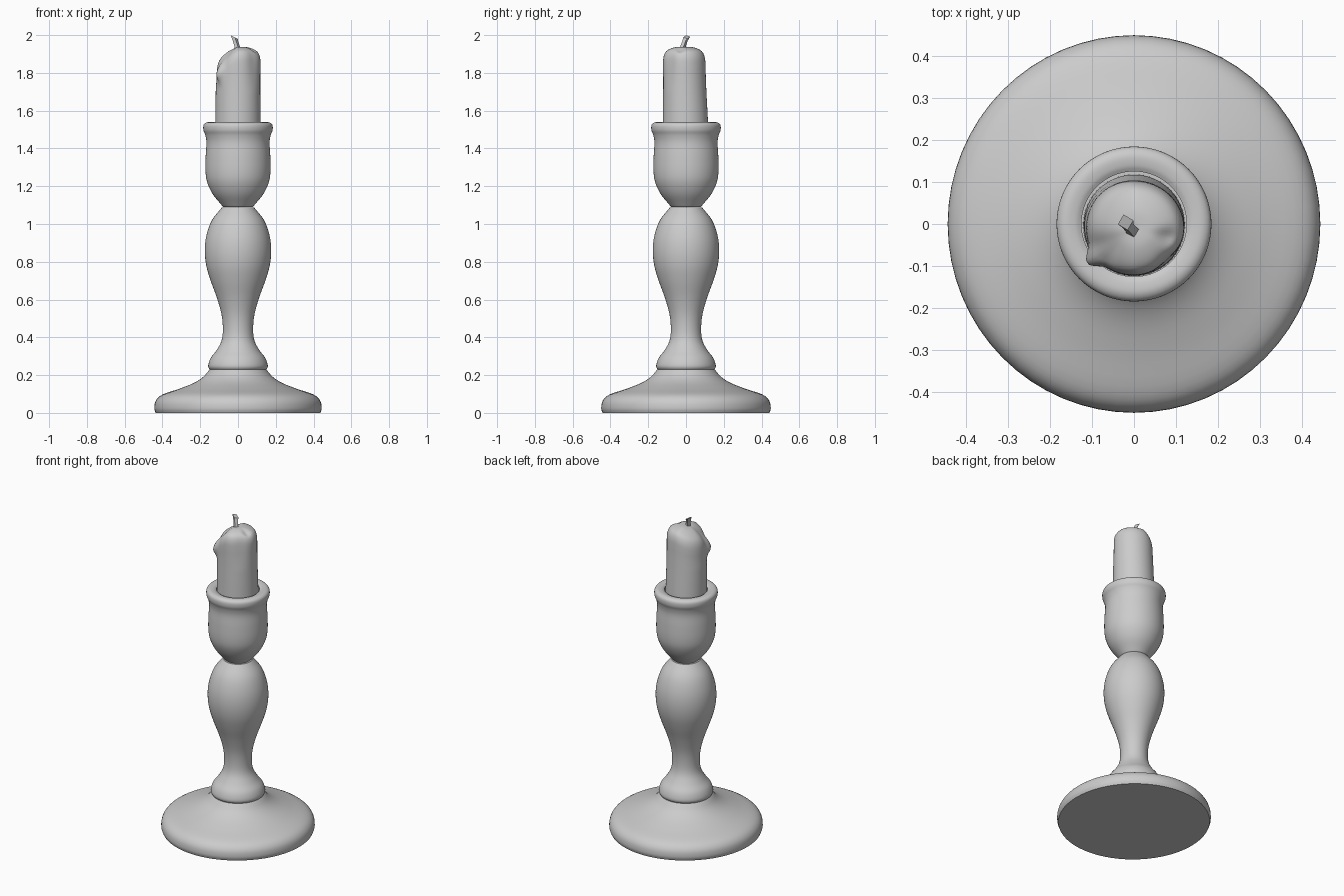
import bpy, bmesh, math
from mathutils import Vector

cube = bpy.data.objects.get("Cube")
if cube:
    bpy.data.objects.remove(cube)

grey = bpy.data.materials.new("plain grey")
grey.use_nodes = True
COLOUR = (0.6, 0.6, 0.6, 1)
grey.diffuse_color = COLOUR
grey.node_tree.nodes["Principled BSDF"].inputs["Base Color"].default_value = COLOUR


def smooth_path(points, steps=4):
    """Catmull-Rom curve through the profile points."""
    pts = [Vector(p) for p in points]
    pts = [2 * pts[0] - pts[1]] + pts + [2 * pts[-1] - pts[-2]]
    out = []
    for a, b, c, d in zip(pts, pts[1:], pts[2:], pts[3:]):
        for i in range(steps):
            t = i / steps
            out.append(0.5 * (2 * b + (c - a) * t + (2 * a - 5 * b + 4 * c - d) * t * t
                              + (3 * b - a - 3 * c + d) * t ** 3))
    return out + [pts[-2]]


def finish(name, bm, angle=50):
    bmesh.ops.recalc_face_normals(bm, faces=bm.faces)
    mesh = bpy.data.meshes.new(name)
    bm.to_mesh(mesh)
    bm.free()
    mesh.materials.append(grey)
    obj = bpy.data.objects.new(name, mesh)
    bpy.context.collection.objects.link(obj)
    bpy.ops.object.select_all(action='DESELECT')
    obj.select_set(True)
    bpy.context.view_layer.objects.active = obj
    bpy.ops.object.shade_smooth_by_angle(angle=math.radians(angle))
    return obj


def lathe(profile, sides=64, shape=None):
    """Turn (radius, height) points around z, closing both ends."""
    bm = bmesh.new()
    rings = []
    for r, z in profile:
        ring = []
        for i in range(sides):
            a = math.tau * i / sides
            co = Vector((r * math.cos(a), r * math.sin(a), z))
            ring.append(bm.verts.new(shape(co) if shape else co))
        rings.append(ring)
    for low, high in zip(rings, rings[1:]):
        for i in range(sides):
            j = (i + 1) % sides
            bm.faces.new((low[i], low[j], high[j], high[i]))
    bm.faces.new(rings[0][::-1])
    bm.faces.new(rings[-1])
    return bm


# Broad round foot
foot = smooth_path([(0.436, 0), (0.443, 0.025), (0.435, 0.065), (0.40, 0.097), (0.31, 0.128),
                    (0.235, 0.158), (0.185, 0.19), (0.15, 0.23)])
finish("foot", lathe(foot, shape=lambda v: Vector((v.x, v.y * 1.013, v.z))))

# Turned stem, from the collar to the narrow neck
stem = smooth_path([(0.135, 0.225), (0.15, 0.23), (0.158, 0.25), (0.145, 0.29), (0.115, 0.33),
                    (0.088, 0.38), (0.08, 0.44), (0.087, 0.52), (0.112, 0.61), (0.145, 0.7),
                    (0.168, 0.78), (0.176, 0.86), (0.167, 0.94), (0.138, 1.02), (0.085, 1.088)])
finish("stem", lathe(stem))

# Cup with a flared rim and an open socket
cup = smooth_path([(0.078, 1.09), (0.095, 1.11), (0.135, 1.16), (0.163, 1.22), (0.172, 1.28),
                   (0.171, 1.36), (0.167, 1.43), (0.173, 1.47), (0.183, 1.497), (0.182, 1.525),
                   (0.165, 1.538), (0.14, 1.537), (0.125, 1.53)])
cup += [Vector((0.125, 1.44))]
finish("cup", lathe(cup))


# Candle: leans forward at the back, with a melted, sloping top and drip
def melt(v):
    k = max(0, (v.z - 1.53) / 0.4)
    p = v.copy()
    p.y = v.y * (1 - 0.07 * k) - 0.003 - 0.008 * k
    r = math.hypot(v.x, v.y)
    angle = math.atan2(v.y, v.x)

    def near(deg, width):
        d = (angle - math.radians(deg) + math.pi) % math.tau - math.pi
        return math.exp(-(d / math.radians(width)) ** 2)

    edge = min(1, r / 0.1) ** 2
    high = max(0, min(1, (v.z - 1.7) / 0.17))
    left = max(0, -v.x / 0.12)
    drip = near(217, 11) * edge * math.exp(-((v.z - 1.86) / 0.07) ** 2)
    p.z -= high * (0.05 * left + 0.03 * near(217, 25) * edge)
    p.x *= 1 - 0.06 * high * left + 0.22 * drip
    p.y *= 1 + 0.22 * drip
    dent = 0.07 * near(315, 20) * edge * high
    p.x *= 1 - dent
    p.y *= 1 - dent
    p.z -= 0.012 * near(345, 14) * math.exp(-((r - 0.085) / 0.025) ** 2) * high
    return p


candle = smooth_path([(0.121, 1.44), (0.12, 1.53), (0.119, 1.62), (0.118, 1.70), (0.118, 1.78),
                      (0.119, 1.84), (0.117, 1.88), (0.106, 1.909), (0.085, 1.925),
                      (0.05, 1.936), (0.02, 1.938), (0.002, 1.936)])
finish("candle", lathe(candle, shape=melt), 60)

# Short square wick, bent and flared at the tip
bm = bmesh.new()
rings = []
for x, y, z, half in [(0, -0.018, 1.915, 0.02), (-0.004, -0.016, 1.94, 0.015),
                      (-0.014, -0.005, 1.97, 0.014), (-0.02, 0.004, 1.99, 0.019)]:
    ring = []
    for i in range(4):
        a = math.tau * i / 4 + 0.25
        tilt = 0.5 * half * math.cos(a) if z > 1.98 else 0
        ring.append(bm.verts.new((x + half * math.cos(a), y + half * math.sin(a), z - tilt)))
    rings.append(ring)
for low, high in zip(rings, rings[1:]):
    for i in range(4):
        j = (i + 1) % 4
        bm.faces.new((low[i], low[j], high[j], high[i]))
bm.faces.new(rings[0][::-1])
bm.faces.new(rings[-1])
finish("wick", bm, 40)
